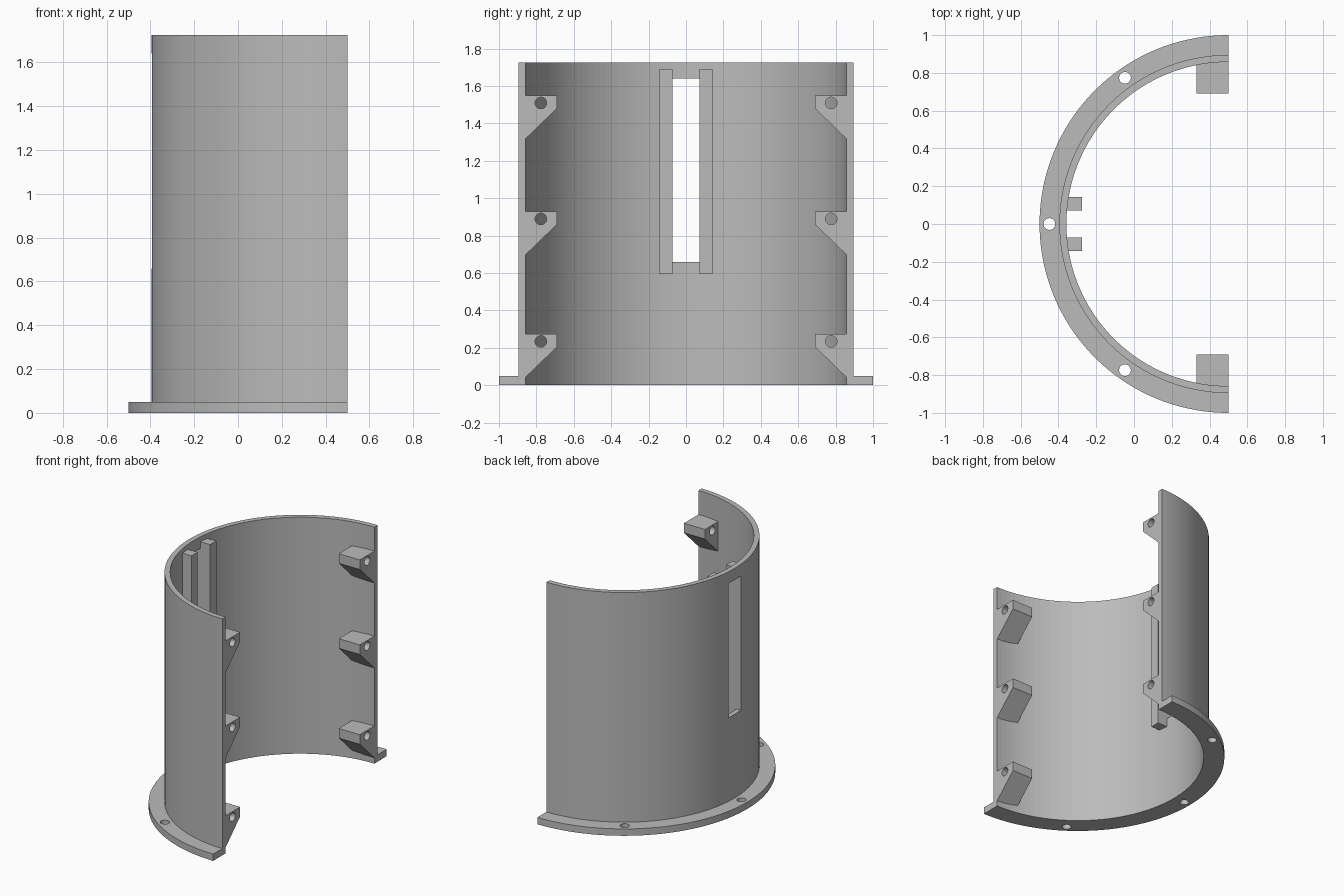
import bpy, bmesh, math
from mathutils import Matrix, Vector

if "Cube" in bpy.data.objects:
    bpy.data.objects.remove(bpy.data.objects["Cube"], do_unlink=True)

AXIS_X = 0.5          # the half cylinder is centred on this line
INNER, OUTER, FLANGE = 0.858, 0.895, 1.0
HEIGHT, FLANGE_H = 1.725, 0.05

grey = bpy.data.materials.new("plain grey")
grey.use_nodes = True
colour = (0.5, 0.5, 0.5, 1)
grey.diffuse_color = colour
grey.node_tree.nodes["Principled BSDF"].inputs["Base Color"].default_value = colour


def make(name, bm):
    bmesh.ops.recalc_face_normals(bm, faces=bm.faces)
    mesh = bpy.data.meshes.new(name)
    bm.to_mesh(mesh)
    bm.free()
    mesh.materials.append(grey)
    obj = bpy.data.objects.new(name, mesh)
    bpy.context.collection.objects.link(obj)
    return obj


def box(name, low, high):
    low, high = Vector(low), Vector(high)
    bm = bmesh.new()
    bmesh.ops.create_cube(bm, size=1, matrix=Matrix.Translation((low + high) / 2)
                          @ Matrix.Diagonal((*(high - low), 1)))
    return make(name, bm)


def rod(name, centre, depth, along_x=False):
    bm = bmesh.new()
    turn = Matrix.Rotation(math.pi / 2, 4, 'Y') if along_x else Matrix()
    bmesh.ops.create_cone(bm, cap_ends=True, segments=32, radius1=0.031, radius2=0.031,
                          depth=depth, matrix=Matrix.Translation(centre) @ turn)
    return make(name, bm)


def combine(target, others, operation):
    bpy.context.view_layer.objects.active = target
    for other in others:
        mod = target.modifiers.new("combine", 'BOOLEAN')
        mod.operation, mod.solver, mod.object = operation, 'EXACT', other
        bpy.ops.object.modifier_apply(modifier=mod.name)
        bpy.data.objects.remove(other, do_unlink=True)


# Half-round wall with its foot flange, swept from one L-shaped section
bm = bmesh.new()
section = [(INNER, 0), (FLANGE, 0), (FLANGE, FLANGE_H), (OUTER, FLANGE_H),
           (OUTER, HEIGHT), (INNER, HEIGHT)]
start = [bm.verts.new((AXIS_X, -r, z)) for r, z in section]
edges = [bm.edges.new((start[i - 1], v)) for i, v in enumerate(start)]
swept = bmesh.ops.spin(bm, geom=start + edges, cent=(AXIS_X, 0, 0), axis=(0, 0, 1),
                       angle=-math.pi, steps=72)
bm.faces.new(start)
bmesh.ops.contextual_create(
    bm, geom=[g for g in swept["geom_last"] if isinstance(g, bmesh.types.BMEdge)])
shell = make("half_round_housing", bm)


# Screw bracket: flat top, short nose, sloped underside
def bracket(side, top):
    bm = bmesh.new()
    outline = [(0.69, top), (0.868, top), (0.868, top - 0.243),
               (0.855, top - 0.23), (0.69, top - 0.07)]
    face = bm.faces.new([bm.verts.new((0.33, side * y, z)) for y, z in outline])
    out = bmesh.ops.extrude_face_region(bm, geom=[face], use_keep_orig=True)
    moved = [g for g in out["geom"] if isinstance(g, bmesh.types.BMVert)]
    bmesh.ops.translate(bm, verts=moved, vec=(AXIS_X - 0.33, 0, 0))
    return make("bracket", bm)


additions, cutters = [], []
for side in (-1, 1):
    for top in (1.55, 0.93, 0.275):
        additions.append(bracket(side, top))
        cutters.append(rod("screw_hole", (0.41, side * 0.776, top - 0.041), 0.3, True))
    # Guide rails on either side of the slot
    near, far = sorted((side * 0.072, side * 0.143))
    additions.append(box("guide_rail", (-0.375, near, 0.595), (-0.275, far, 1.69)))

# Slot through the wall and bolt holes through the flange
cutters.append(box("slot", (-0.6, -0.072, 0.66), (-0.2, 0.072, 1.64)))
for degrees in (-54.7, 0, 54.7):
    a = math.radians(degrees)
    cutters.append(rod("bolt_hole", (AXIS_X - 0.948 * math.cos(a), 0.948 * math.sin(a),
                                     0.025), 0.2))

combine(shell, additions, 'UNION')
combine(shell, cutters, 'DIFFERENCE')
